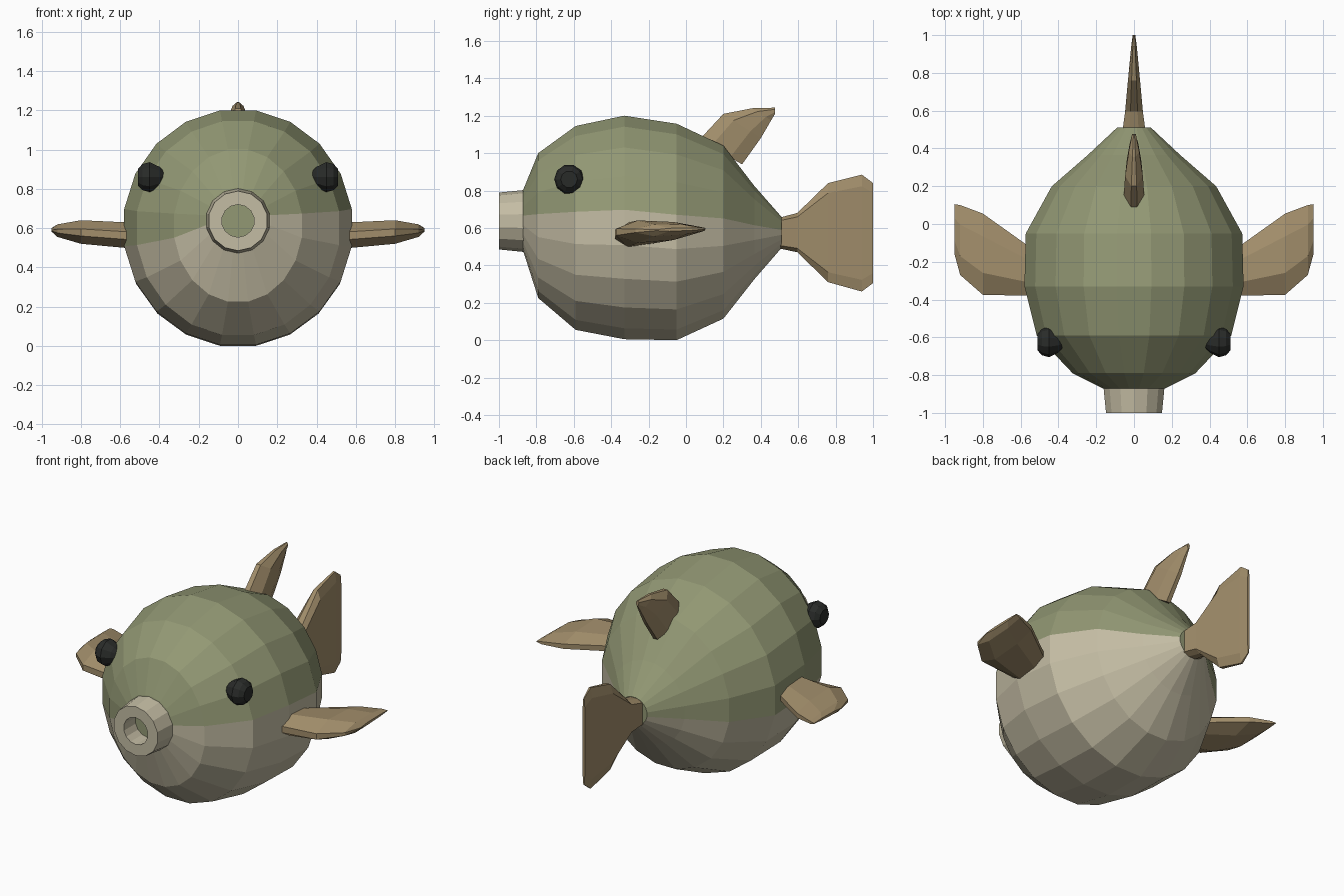
import bpy, bmesh, math
from mathutils import Vector

if "Cube" in bpy.data.objects:
    bpy.data.objects.remove(bpy.data.objects["Cube"])


def material(name, r, g, b):
    m = bpy.data.materials.new(name)
    m.diffuse_color = (r, g, b, 1)
    m.use_nodes = True
    m.node_tree.nodes["Principled BSDF"].inputs["Base Color"].default_value = m.diffuse_color
    return m


GREEN = material("olive_green", 0.29, 0.315, 0.175)
CREAM = material("belly_cream", 0.55, 0.505, 0.37)
TAN = material("fin_tan", 0.36, 0.27, 0.147)
BLACK = material("eye_black", 0.022, 0.024, 0.022)


def loft(name, rings, mats, caps=True):
    """Skin a list of equal-length point rings, with end caps."""
    bm = bmesh.new()
    rows = [[bm.verts.new(p) for p in ring] for ring in rings]
    n = len(rows[0])
    for a, b in zip(rows, rows[1:]):
        for i in range(n):
            j = (i + 1) % n
            bm.faces.new((a[i], a[j], b[j], b[i]))
    if caps:
        bm.faces.new(rows[0][::-1])
        bm.faces.new(rows[-1])
    bmesh.ops.recalc_face_normals(bm, faces=bm.faces)
    me = bpy.data.meshes.new(name)
    bm.to_mesh(me)
    bm.free()
    for m in mats:
        me.materials.append(m)
    ob = bpy.data.objects.new(name, me)
    bpy.context.collection.objects.link(ob)
    return ob


def circle_y(y, z, rx, rz, n):
    """Ring around the y axis with a flat side at the top."""
    k = [(i + 0.5) * math.tau / n for i in range(n)]
    return [(rx * math.cos(a), y, z + rz * math.sin(a)) for a in k]


def blade(sections, thick_axis, shape):
    """Fin rings from (leading point, trailing point, half thickness)."""
    t = Vector(thick_axis)
    outline = shape + [(u, -v) for u, v in reversed(shape)]
    return [[Vector(a).lerp(Vector(b), u) + t * (h * v) for u, v in outline]
            for a, b, h in sections]


# Body: y, top z, bottom z, half width
SIDES = 20
profile = [(-0.885, 0.74, 0.54, 0.10), (-0.87, 0.805, 0.475, 0.165),
           (-0.79, 1.0, 0.225, 0.325), (-0.59, 1.145, 0.055, 0.515),
           (-0.33, 1.2, 0.005, 0.58), (-0.05, 1.157, 0.0, 0.573),
           (0.2, 1.04, 0.115, 0.435), (0.365, 0.825, 0.325, 0.245),
           (0.51, 0.66, 0.492, 0.09)]
flat = math.cos(math.pi / SIDES)
body = loft("body", [circle_y(y, (t + b) / 2, w / flat, (t - b) / 2 / flat, SIDES)
                     for y, t, b, w in profile], [GREEN, CREAM])
# Belly colour on the lower strips of faces, green back and end caps
for i, p in enumerate(body.data.polygons):
    strip = i % SIDES
    quad = i < SIDES * (len(profile) - 1)
    p.material_index = int(quad and (strip >= 10 or strip == SIDES - 1))

# Mouth tube: outer wall, front lip, inner wall
loft("mouth", [circle_y(y, 0.637, r, r, 14) for y, r in
               [(-0.86, 0.166), (-1.0, 0.152), (-1.0, 0.083), (-0.87, 0.083)]],
     [CREAM], caps=False)

# Tail fin
slab = [(0, 0.4), (0.1, 1), (0.9, 1), (1, 0.4)]
tail = [(0.50, 0.655, 0.49, 0.06), (0.595, 0.68, 0.47, 0.047),
        (0.76, 0.84, 0.31, 0.032), (0.94, 0.885, 0.26, 0.015),
        (1.0, 0.84, 0.305, 0.007)]
loft("tail_fin", blade([((0, y, a), (0, y, b), h) for y, a, b, h in tail],
                       (1, 0, 0), slab), [TAN])

# Back fin
wedge = [(0, 0.3), (0.27, 1), (0.72, 0.8), (1, 0.25)]
loft("back_fin", blade([((0, 0.07, 1.07), (0, 0.30, 0.94), 0.056),
                        ((0, 0.20, 1.21), (0, 0.40, 1.08), 0.047),
                        ((0, 0.355, 1.24), (0, 0.455, 1.175), 0.028),
                        ((0, 0.475, 1.243), (0, 0.476, 1.21), 0.01)],
                       (1, 0, 0), wedge), [TAN])

for side, word in ((1, "right"), (-1, "left")):
    # Side fins
    fin = [(0.54, -0.38, -0.13, 0.56, 0.066), (0.80, -0.375, 0.055, 0.578, 0.06),
           (0.92, -0.27, 0.10, 0.585, 0.032), (0.95, -0.16, 0.105, 0.588, 0.008)]
    loft(word + "_side_fin",
         blade([((side * x, a, z), (side * x, b, z + 0.008), h)
                for x, a, b, z, h in fin], (0, 0, 1), wedge), [TAN])
    # Eyes: beads facing sideways
    bead = [(0.37, 0.025), (0.40, 0.055), (0.45, 0.08), (0.487, 0.07), (0.51, 0.045)]
    loft(word + "_eye",
         [[(side * x, -0.625 + r * math.cos(i * math.tau / 10),
            0.86 + r * math.sin(i * math.tau / 10)) for i in range(10)]
          for x, r in bead], [BLACK])
